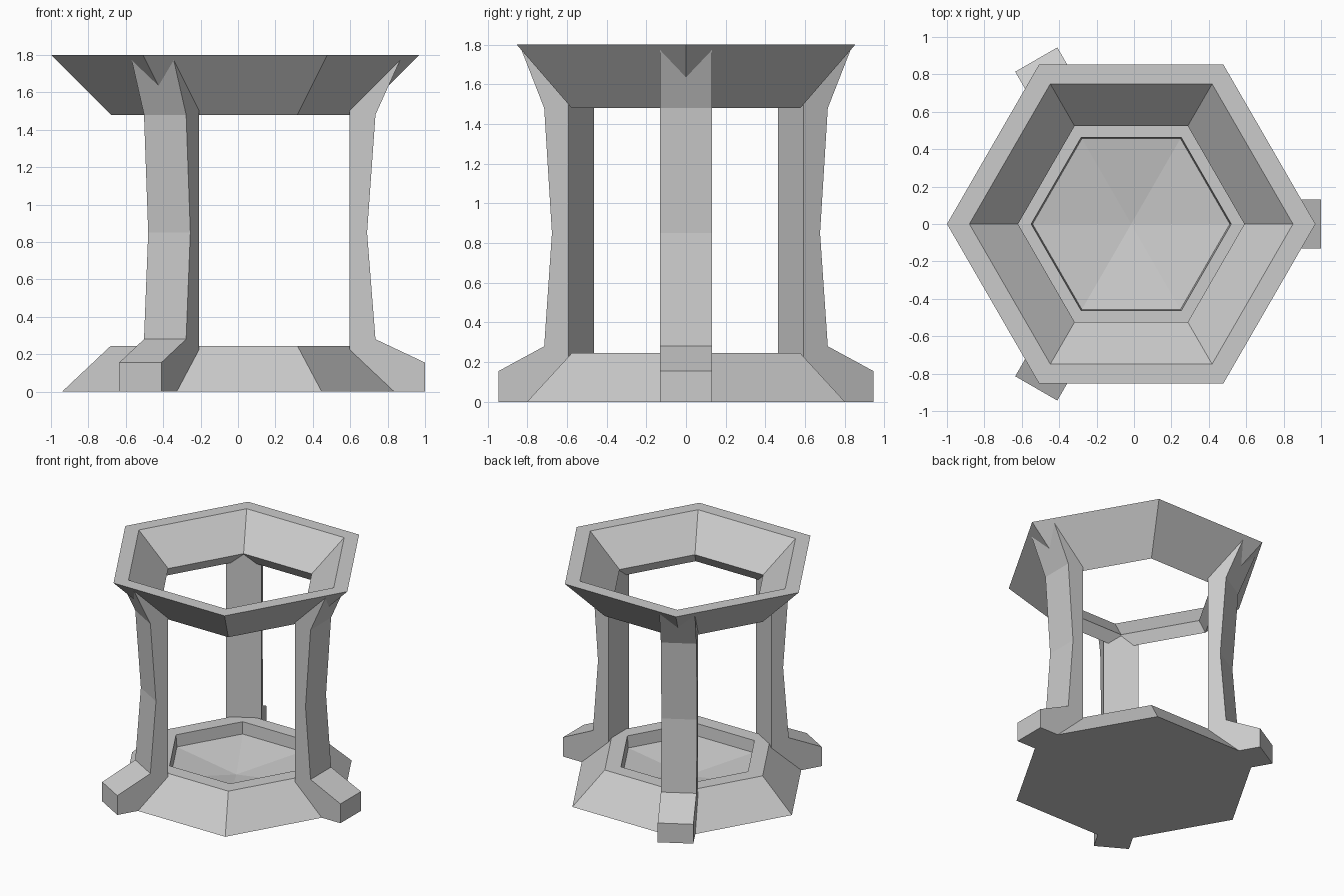
import bpy, bmesh
from math import cos, sin, pi

if "Cube" in bpy.data.objects:
    bpy.data.objects.remove(bpy.data.objects["Cube"])

CX = -0.015   # hexagon axis; the single right-hand foot offsets the bounding box


def finish(name, bm):
    bmesh.ops.remove_doubles(bm, verts=bm.verts, dist=1e-5)
    bmesh.ops.recalc_face_normals(bm, faces=bm.faces)
    mesh = bpy.data.meshes.new(name)
    bm.to_mesh(mesh)
    bm.free()
    obj = bpy.data.objects.new(name, mesh)
    obj.location.x = CX
    bpy.context.collection.objects.link(obj)
    return obj


def hex_lathe(name, profile, closed):
    """Sweep a (radius, z) profile around six corners."""
    bm = bmesh.new()
    rings = []
    for r, z in profile:
        if r == 0:
            rings.append([bm.verts.new((0, 0, z))] * 6)
        else:
            rings.append([bm.verts.new((r * cos(i * pi / 3), r * sin(i * pi / 3), z))
                          for i in range(6)])
    pairs = list(zip(rings, rings[1:]))
    if closed:
        pairs.append((rings[-1], rings[0]))
    for a, b in pairs:
        for i in range(6):
            j = (i + 1) % 6
            bm.faces.new(dict.fromkeys((a[i], a[j], b[j], b[i])))
    return finish(name, bm)


def leg(name, profile, width, angle):
    """Extrude a radial (radius, z) profile sideways and turn it into place."""
    bm = bmesh.new()
    sides = []
    for y in (-width / 2, width / 2):
        sides.append([bm.verts.new((r, y, z)) for r, z in profile])
        bm.faces.new(sides[-1])
    a, b = sides
    n = len(profile)
    for i in range(n):
        j = (i + 1) % n
        bm.faces.new((a[i], a[j], b[j], b[i]))
    obj = finish(name, bm)
    obj.rotation_euler.z = angle
    return obj


# Tapered base with a shallow sunken dish
hex_lathe("base", [(0, 0), (0.925, 0), (0.665, 0.245), (0.535, 0.245),
                   (0.527, 0.15), (0, 0.07)], False)

# Flared open ring at the top
hex_lathe("top_ring", [(0.665, 1.48), (0.985, 1.8), (0.865, 1.8), (0.605, 1.56)], True)

# Three bowed legs with projecting feet
LEG = [(0.61, 0), (1.015, 0), (1.015, 0.155), (0.75, 0.28), (0.705, 0.85),
       (0.75, 1.48), (0.882, 1.772), (0.84, 1.772), (0.61, 1.55)]
for k in range(3):
    leg(f"leg_{k + 1}", LEG, 0.26, k * 2 * pi / 3)
